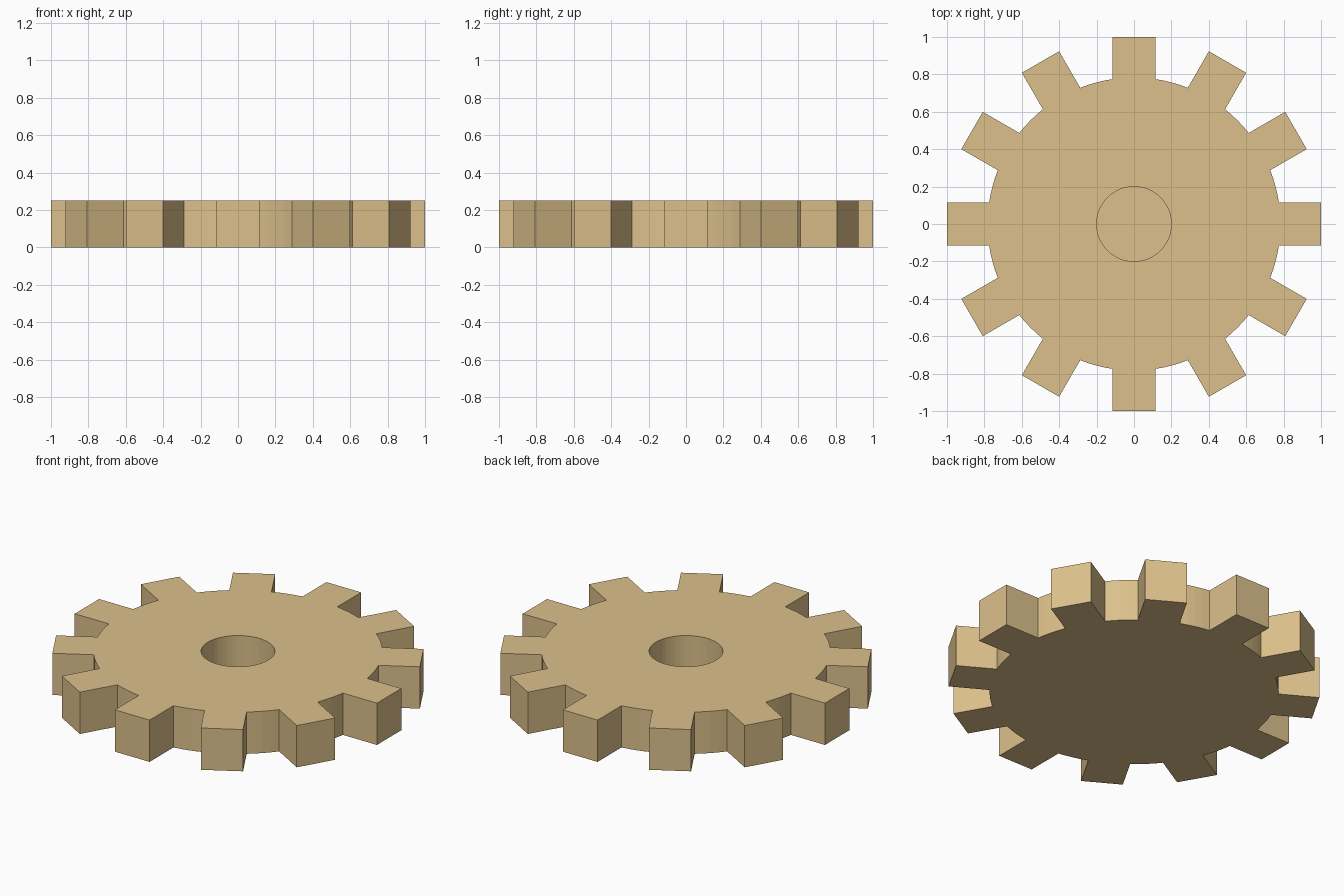
import bpy, bmesh
from math import sin, cos, pi, asin, sqrt

if "Cube" in bpy.data.objects:
    bpy.data.objects.remove(bpy.data.objects["Cube"])

TEETH, ROOT_R, TIP, HALF_W, THICK = 12, 0.783, 1.0, 0.115, 0.25
HOLE_R, HOLE_FLOOR = 0.2, 0.03


def prism(name, outline, z0, z1):
    """Extrude a flat outline from z0 up to z1."""
    bm = bmesh.new()
    face = bm.faces.new([bm.verts.new((x, y, z0)) for x, y in outline])
    top = bmesh.ops.extrude_face_region(bm, geom=[face], use_keep_orig=True)
    for v in top["geom"]:
        if isinstance(v, bmesh.types.BMVert):
            v.co.z = z1
    bmesh.ops.recalc_face_normals(bm, faces=bm.faces)
    mesh = bpy.data.meshes.new(name)
    bm.to_mesh(mesh)
    bm.free()
    obj = bpy.data.objects.new(name, mesh)
    bpy.context.collection.objects.link(obj)
    return obj


# Gear outline: one square tooth and the root arc after it, repeated
half_angle = asin(HALF_W / ROOT_R)
root_x = sqrt(ROOT_R ** 2 - HALF_W ** 2)
pitch = 2 * pi / TEETH
arc_steps = 4
outline = []
for i in range(TEETH):
    a = i * pitch
    for x, y in ((root_x, -HALF_W), (TIP, -HALF_W), (TIP, HALF_W), (root_x, HALF_W)):
        outline.append((x * cos(a) - y * sin(a), x * sin(a) + y * cos(a)))
    for k in range(1, arc_steps):
        t = a + half_angle + (pitch - 2 * half_angle) * k / arc_steps
        outline.append((ROOT_R * cos(t), ROOT_R * sin(t)))
gear = prism("gear", outline, 0, THICK)

# Blind axle hole, open at the top only
circle = [(HOLE_R * cos(2 * pi * i / 48), HOLE_R * sin(2 * pi * i / 48)) for i in range(48)]
cutter = prism("axle_hole_cutter", circle, HOLE_FLOOR, THICK + 0.2)
cutter.hide_render = True
cutter.display_type = 'WIRE'
cut = gear.modifiers.new("axle_hole", 'BOOLEAN')
cut.operation = 'DIFFERENCE'
cut.solver = 'EXACT'
cut.object = cutter

# Tan colour
tan = bpy.data.materials.new("tan")
tan.diffuse_color = (0.72, 0.53, 0.26, 1)
tan.use_nodes = True
tan.node_tree.nodes["Principled BSDF"].inputs["Base Color"].default_value = tan.diffuse_color
gear.data.materials.append(tan)
